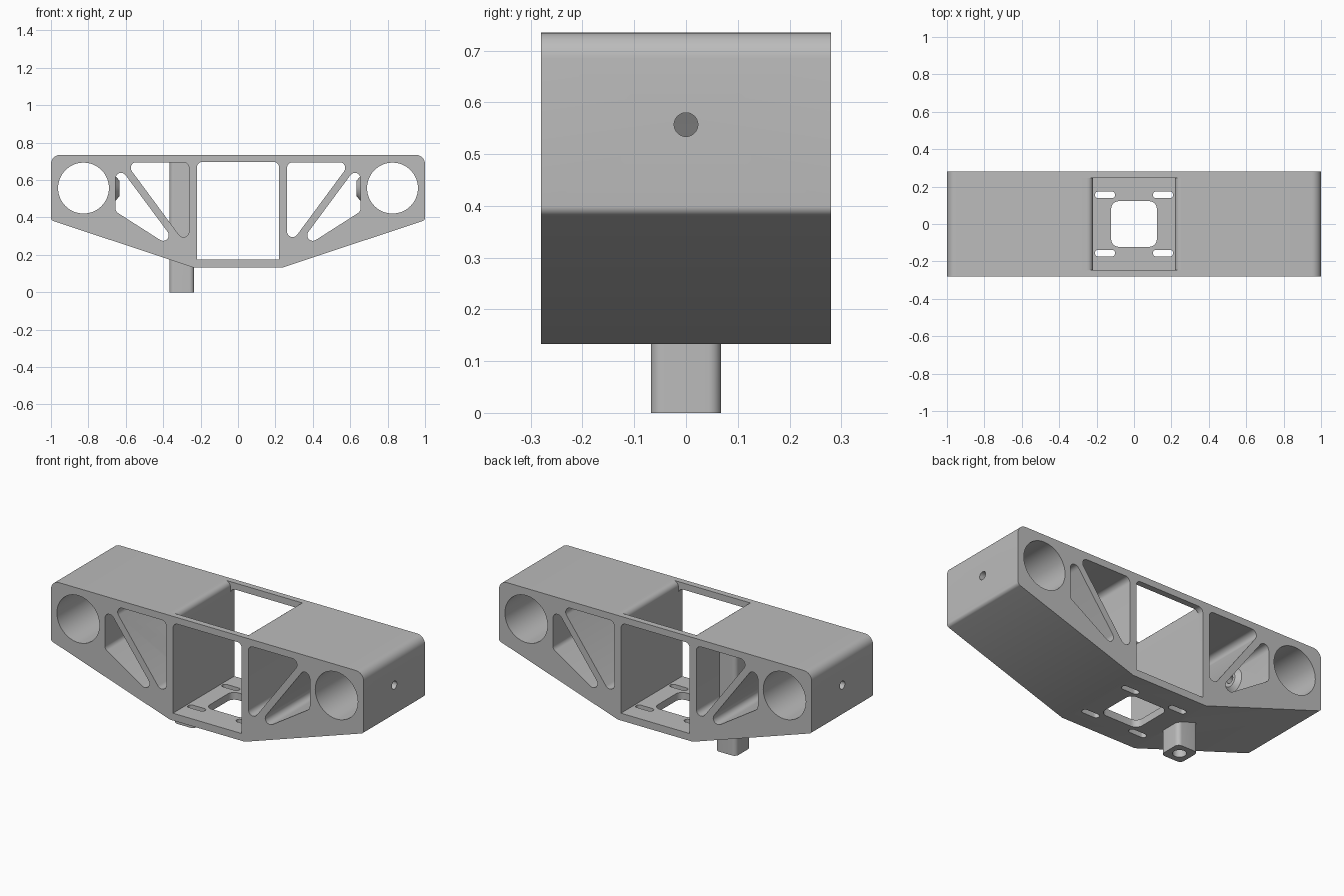
import bpy, bmesh
from math import radians
from mathutils import Vector, Matrix

if "Cube" in bpy.data.objects:
    bpy.data.objects.remove(bpy.data.objects["Cube"], do_unlink=True)

grey = bpy.data.materials.new("plain grey")
grey.use_nodes = True
grey.diffuse_color = (0.5, 0.5, 0.5, 1)
grey.node_tree.nodes["Principled BSDF"].inputs["Base Color"].default_value = (0.5, 0.5, 0.5, 1)


def rounded(corners, steps=8):
    """Outline from (u, v, radius) corners, each rounded by its radius."""
    out = []
    for i, (u, v, r) in enumerate(corners):
        p = Vector((u, v))
        if r == 0:
            out.append(p)
            continue
        a = (Vector(corners[i - 1][:2]) - p).normalized()
        b = (Vector(corners[(i + 1) % len(corners)][:2]) - p).normalized()
        half = a.angle(b) / 2
        mid = (a + b).normalized()
        centre = p + mid * (r / Vector((1, 0)).cross(Vector((0, 1))) / abs(a.cross(mid)))
        reach = (centre - p).dot(a)
        start, end = p + a * reach - centre, p + b * reach - centre
        turn = start.angle_signed(end)
        for k in range(steps + 1):
            out.append(centre + Matrix.Rotation(-turn * k / steps, 2) @ start)
    return out


def box(x0, x1, z0, z1, r):
    return [(x0, z0, r), (x1, z0, r), (x1, z1, r), (x0, z1, r)]


def finish(name, bm):
    bmesh.ops.recalc_face_normals(bm, faces=bm.faces)
    me = bpy.data.meshes.new(name)
    bm.to_mesh(me)
    bm.free()
    me.materials.append(grey)
    ob = bpy.data.objects.new(name, me)
    bpy.context.scene.collection.objects.link(ob)
    return ob


def prism(name, outline, lo, hi, axis="y"):
    """Extrude an outline along y (outline in x, z) or z (outline in x, y)."""
    bm = bmesh.new()
    place = (lambda p: (p.x, lo, p.y)) if axis == "y" else (lambda p: (p.x, p.y, lo))
    face = bm.faces.new([bm.verts.new(place(p)) for p in outline])
    ext = bmesh.ops.extrude_face_region(bm, geom=[face])["geom"]
    shift = (0, hi - lo, 0) if axis == "y" else (0, 0, hi - lo)
    bmesh.ops.translate(bm, vec=shift, verts=[v for v in ext if isinstance(v, bmesh.types.BMVert)])
    return finish(name, bm)


def cylinder(name, r1, r2, depth, centre, axis, sides=48):
    bm = bmesh.new()
    turn = Vector((0, 0, 1)).rotation_difference(Vector(axis)).to_matrix().to_4x4()
    bmesh.ops.create_cone(bm, cap_ends=True, segments=sides, radius1=r1, radius2=r2,
                          depth=depth, matrix=Matrix.Translation(centre) @ turn)
    return finish(name, bm)


def combine(target, tool, operation):
    mod = target.modifiers.new(operation.lower(), "BOOLEAN")
    mod.operation, mod.solver, mod.object = operation, "EXACT", tool
    bpy.context.view_layer.objects.active = target
    bpy.ops.object.modifier_apply(modifier=mod.name)
    bpy.data.objects.remove(tool, do_unlink=True)


# Main block with sloping underside
body = prism("bracket_body", rounded([
    (-1, .385, .02), (-.24, .133, 0), (.24, .133, 0), (1, .385, .02),
    (1, .735, .05), (-1, .735, .05)]), -.28, .28)

# Central bay, and the opening above it with rounded wall tops
cuts = [prism("bay", rounded([(-.22, .175, 0), (.22, .175, 0), (.22, .697, .03), (-.22, .697, .03)]), -.4, .4)]
lip = [Vector((-.25, .705)) + Matrix.Rotation(radians(a), 2) @ Vector((.03, 0)) for a in range(0, 91, 10)]
left = [Vector((-.22, .6))] + lip + [Vector((-.25, .8))]
right = [Vector((-p.x, p.y)) for p in reversed(left)]
cuts.append(prism("top_opening", left + right, -.245, .245))

# Tube bores and triangular windows on both sides
upper = [(-.603, .695, .03), (-.262, .695, .03), (-.262, .234, .03)]
lower = [(-.655, .699, .03), (-.655, .432, .03), (-.279, .192, .03)]
for s in (1, -1):
    cuts.append(cylinder("bore", .136, .136, 1, (s * .826, 0, .557), (0, 1, 0), 64))
    for tri in (upper, lower):
        cuts.append(prism("window", rounded([(s * x, z, r) for x, z, r in tri]), -.4, .4))

# Floor opening and four mounting slots
cuts.append(prism("floor_hole", rounded(box(-.122, .122, -.122, .122, .04)), .1, .3, "z"))
for sx in (1, -1):
    for sy in (1, -1):
        x, y = sx * .155, sy * .156
        cuts.append(prism("slot", rounded(box(x - .054, x + .054, y - .018, y + .018, .0175)), .1, .3, "z"))
for c in cuts:
    combine(body, c, "DIFFERENCE")

# Tapered bosses inside the lower windows, drilled from the ends
for s in (1, -1):
    combine(body, cylinder("boss", .082, .04, .034, (s * .65, 0, .555), (-s, 0, 0)), "UNION")
    combine(body, cylinder("end_hole", .023, .023, .5, (s * .83, 0, .557), (1, 0, 0), 32), "DIFFERENCE")

# Hollow post hanging below the block
post = prism("post", rounded(box(-.366, -.234, -.068, .068, .025)), 0, .71, "z")
combine(body, post, "UNION")
combine(body, cylinder("post_hole", .036, .036, .6, (-.3, 0, .2), (0, 0, 1), 32), "DIFFERENCE")

bpy.ops.object.select_all(action="DESELECT")
body.select_set(True)
bpy.context.view_layer.objects.active = body
bpy.ops.object.shade_smooth_by_angle(angle=radians(30))
